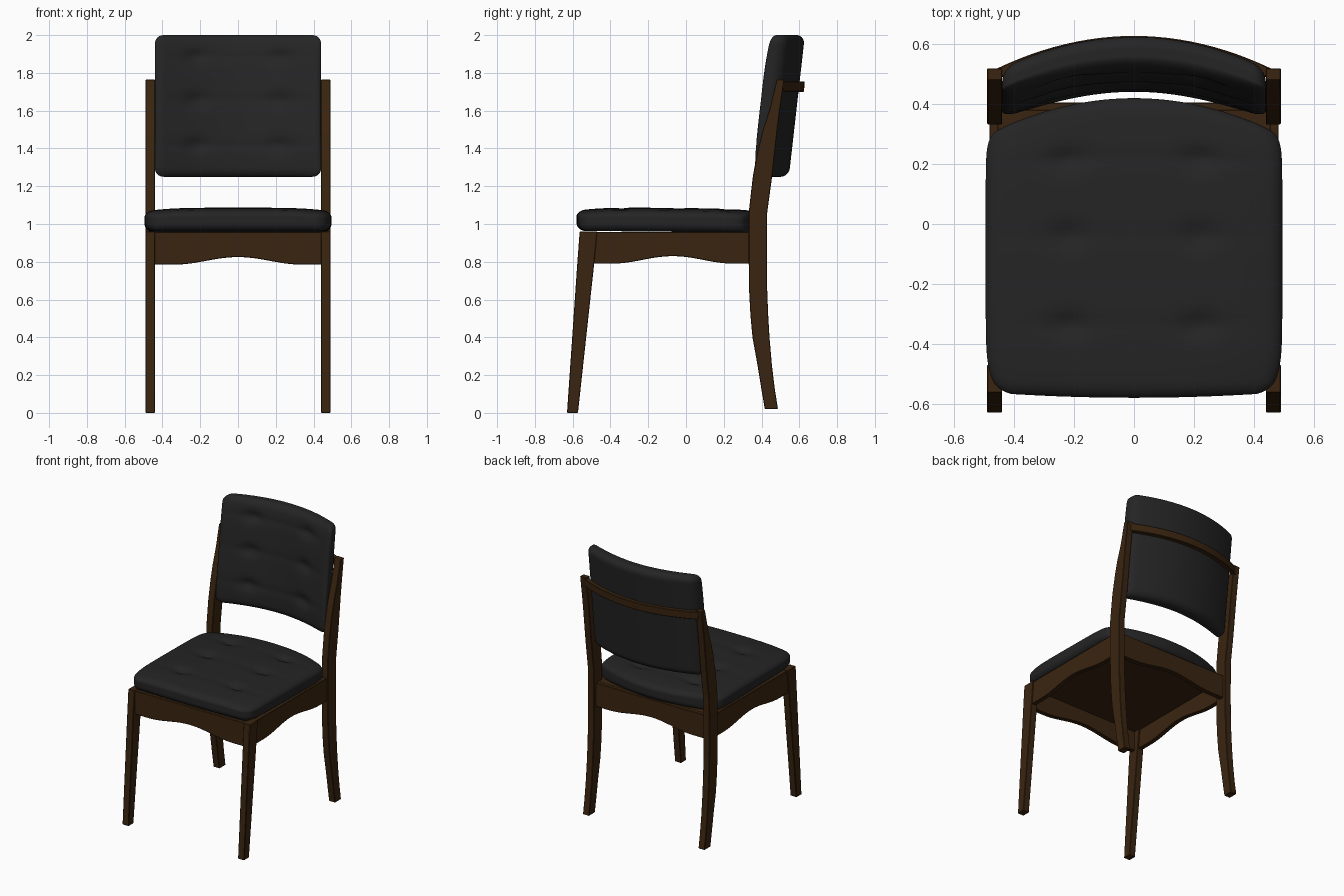
import bpy, bmesh, math
from mathutils import Vector

if "Cube" in bpy.data.objects:
    bpy.data.objects.remove(bpy.data.objects["Cube"])


def material(name, rgb):
    m = bpy.data.materials.new(name)
    m.diffuse_color = (*rgb, 1)
    m.use_nodes = True
    m.node_tree.nodes["Principled BSDF"].inputs["Base Color"].default_value = m.diffuse_color
    return m


WOOD = material("dark walnut wood", (0.042, 0.018, 0.005))
LEATHER = material("black leather", (0.018, 0.018, 0.018))


def finish(name, bm, mat, angle):
    bmesh.ops.recalc_face_normals(bm, faces=bm.faces)
    me = bpy.data.meshes.new(name)
    bm.to_mesh(me)
    bm.free()
    me.materials.append(mat)
    for p in me.polygons:
        p.use_smooth = True
    me.set_sharp_from_angle(angle=math.radians(angle))
    ob = bpy.data.objects.new(name, me)
    bpy.context.collection.objects.link(ob)
    return ob


def sweep(name, stations, bevel=0.003):
    """Join a row of four-point cross-sections into a closed bar."""
    bm = bmesh.new()
    loops = [[bm.verts.new(p) for p in s] for s in stations]
    for a, b in zip(loops, loops[1:]):
        for i in range(4):
            j = (i + 1) % 4
            bm.faces.new((a[i], a[j], b[j], b[i]))
    bm.faces.new(loops[0])
    bm.faces.new(loops[-1])
    ob = finish(name, bm, WOOD, 30)
    mod = ob.modifiers.new("soft edges", 'BEVEL')
    mod.width = bevel
    mod.segments = 1
    mod.limit_method = 'ANGLE'
    mod.angle_limit = math.radians(40)
    return ob


def leg(name, side, rows):
    """rows: height, front y, back y"""
    a, b = side * 0.44, side * 0.49
    sweep(name, [[(a, f, z), (b, f, z), (b, k, z), (a, k, z)] for z, f, k in rows])


def arch(t, low, rise):
    """Apron lower edge: flat at the ends, arched in the middle."""
    return low + rise * (math.cos(math.pi * min(1, abs(t) / 0.75)) + 1) / 2


# Legs, left and right
front_rows = [(0, -0.63, -0.572), (0.8, -0.575, -0.485), (0.96, -0.563, -0.47)]
back_rows = [(0.02, 0.417, 0.487), (0.12, 0.40, 0.471), (0.25, 0.379, 0.455),
             (0.40, 0.352, 0.442), (0.52, 0.341, 0.435), (0.65, 0.334, 0.43),
             (0.80, 0.332, 0.429), (1.06, 0.332, 0.43), (1.15, 0.342, 0.442),
             (1.26, 0.355, 0.457), (1.40, 0.382, 0.473), (1.50, 0.407, 0.484),
             (1.61, 0.443, 0.498), (1.765, 0.48, 0.52)]
for label, s in (("left", -1), ("right", 1)):
    leg("front_leg_" + label, s, front_rows)
    leg("back_leg_" + label, s, back_rows)

# Aprons under the seat
N = 24
ts = [i / N * 2 - 1 for i in range(N + 1)]
for name, y0, y1, low in (("front_apron", -0.553, -0.52, 0.785),
                          ("back_apron", 0.37, 0.405, 0.785)):
    sweep(name, [[(0.45 * t, y0, arch(t, low, 0.04)), (0.45 * t, y1, arch(t, low, 0.04)),
                  (0.45 * t, y1, 0.957), (0.45 * t, y0, 0.957)] for t in ts])
for label, s in (("left", -1), ("right", 1)):
    sweep("side_apron_" + label,
          [[(s * 0.45, -0.07 + 0.43 * t, arch(t, 0.79, 0.04)),
            (s * 0.483, -0.07 + 0.43 * t, arch(t, 0.79, 0.04)),
            (s * 0.483, -0.07 + 0.43 * t, 0.957),
            (s * 0.45, -0.07 + 0.43 * t, 0.957)] for t in ts])

# Board closing the seat frame
sweep("seat_board", [[(-0.455, y, 0.93), (0.455, y, 0.93), (0.455, y, 0.958), (-0.455, y, 0.958)]
                     for y in (-0.53, 0.38)], 0.001)

# Curved rail behind the backrest
sweep("back_rail", [[(0.46 * t, 0.588 - 0.108 * t * t, 1.70), (0.46 * t, 0.625 - 0.11 * t * t, 1.70),
                     (0.46 * t, 0.628 - 0.11 * t * t, 1.755), (0.46 * t, 0.591 - 0.108 * t * t, 1.755)]
                    for t in ts])


def cushion(name, half, radius, rows, place):
    """Rounded block, tufted on its +z side, then moved into shape by place()."""
    half = Vector(half)
    bm = bmesh.new()
    bmesh.ops.create_cube(bm, size=2)
    bmesh.ops.subdivide_edges(bm, edges=bm.edges[:], cuts=47, use_grid_fill=True)
    inner = half - Vector((radius,) * 3)
    for v in bm.verts:
        # gather points towards the edges, then round them
        p = Vector([0.55 * c + 0.45 * math.sin(c * math.pi / 2) for c in v.co])
        p = Vector([a * b for a, b in zip(p, half)])
        core = Vector([max(-k, min(k, c)) for c, k in zip(p, inner)])
        if (p - core).length > 1e-6:
            p = core + (p - core).normalized() * radius
        x, y, z = p
        if z > 0:
            crown = 0.02 * ((x / half.x) ** 4 + (y / half.y) ** 4)
            tuft = 0.0
            for r in rows:
                crease = math.exp(-((y - r) / 0.022) ** 2) * max(0, 1 - (x / half.x) ** 4)
                tuft += 0.004 * crease
                for bx in (-0.22, 0.22):
                    tuft += 0.02 * math.exp(-((x - bx) / 0.06) ** 2 - ((y - r) / 0.04) ** 2)
            p.z -= (crown + tuft) * z / half.z
        v.co = place(p)
    return finish(name, bm, LEATHER, 60)


def place_seat(p):
    t = p.y / 0.5
    x = p.x * (1 - 0.10 * abs(t) ** 8)
    y = p.y - 0.08
    if t > 0:
        y -= 0.10 * (p.x / 0.495) ** 2 * t ** 3
    else:
        y += 0.015 * (p.x / 0.495) ** 2 * t * t
    return Vector((x, y, p.z + 1.022 - 0.005 * t))


def place_back(p):
    # stand it up facing -y, lean it back and bow it
    lean = 0.113 * p.y
    return Vector((p.x, 0.527 + lean - p.z - 0.105 * (p.x / 0.44) ** 2, 1.625 + p.y))


# Upholstered parts
cushion("seat_cushion", (0.495, 0.5, 0.063), 0.045, (0.30, 0.04, -0.26), place_seat)
cushion("backrest_cushion", (0.44, 0.375, 0.06), 0.045, (0.26, 0.03, -0.21), place_back)
